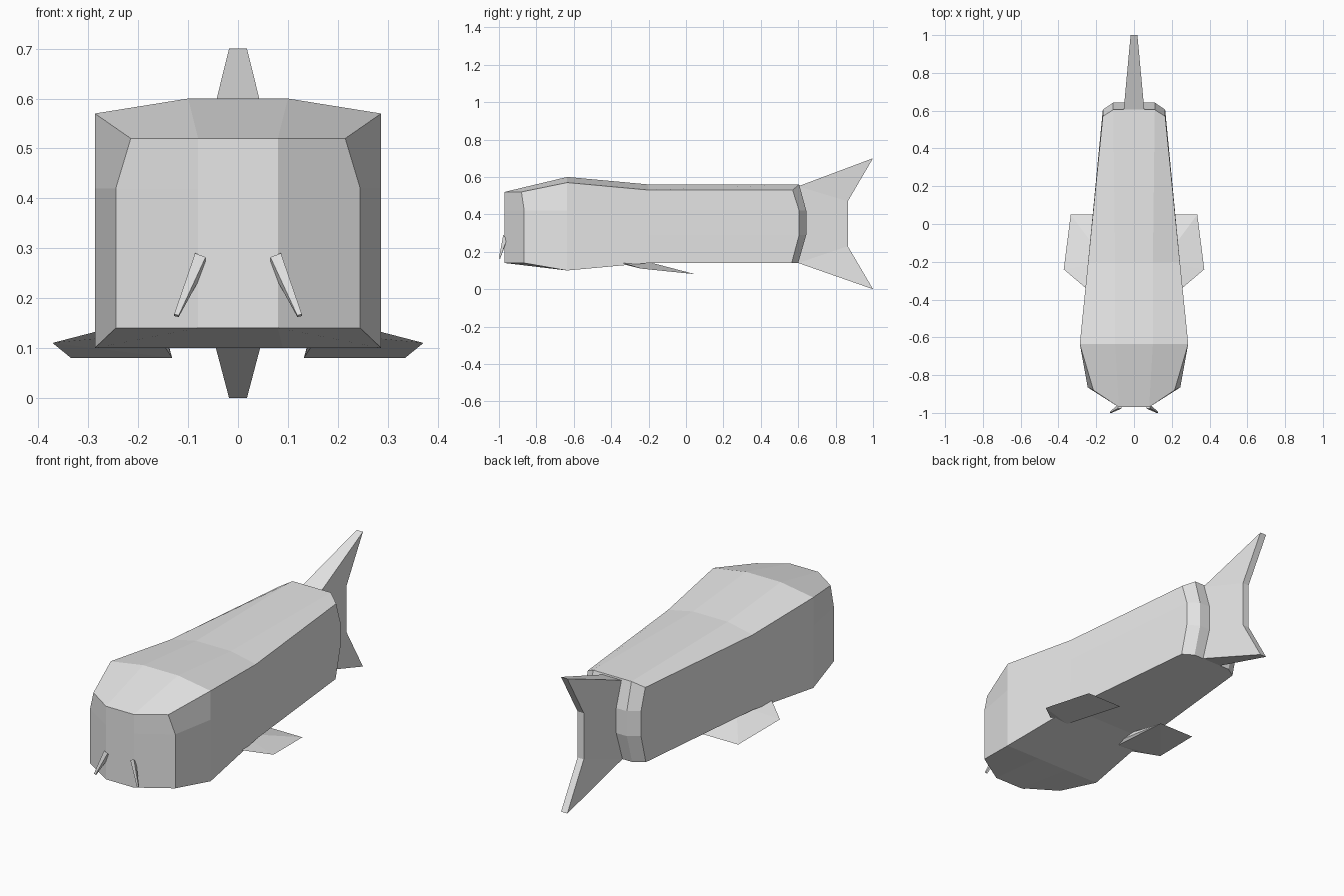
import bpy, bmesh

if "Cube" in bpy.data.objects:
    bpy.data.objects.remove(bpy.data.objects["Cube"], do_unlink=True)

# Single matte grey
grey = bpy.data.materials.new("light_grey")
grey.use_nodes = True
GREY = (0.8, 0.8, 0.8, 1)
grey.diffuse_color = GREY
grey.node_tree.nodes["Principled BSDF"].inputs["Base Color"].default_value = GREY


def finish(name, bm):
    bmesh.ops.recalc_face_normals(bm, faces=bm.faces)
    mesh = bpy.data.meshes.new(name)
    bm.to_mesh(mesh)
    bm.free()
    mesh.materials.append(grey)
    obj = bpy.data.objects.new(name, mesh)
    bpy.context.collection.objects.link(obj)
    return obj


def hull(name, points, side=1):
    """Convex solid around a few corner points, side=-1 mirrors it in x."""
    bm = bmesh.new()
    for x, y, z in points:
        bm.verts.new((x * side, y, z))
    bmesh.ops.convex_hull(bm, input=bm.verts)
    bmesh.ops.dissolve_limit(bm, angle_limit=0.01, verts=bm.verts, edges=bm.edges)
    return finish(name, bm)


# Body: half sections from belly to back, nose to tail
def section(y, side_x, top_x, bottom, shoulder, top):
    return [(0.09, y, bottom), (side_x, y, bottom), (side_x, y, 0.29),
            (side_x, y, 0.42), (side_x, y, shoulder), (top_x, y, top)]


stations = [
    [(0.08, -0.97, 0.14), (0.245, -0.865, 0.14), (0.245, -0.865, 0.29),
     (0.245, -0.865, 0.42), (0.215, -0.88, 0.52), (0.08, -0.97, 0.52)],
    section(-0.635, 0.287, 0.10, 0.10, 0.57, 0.60),
    section(-0.20, 0.243, 0.10, 0.14, 0.53, 0.56),
    [(0.11, 0.60, 0.14), (0.165, 0.565, 0.14), (0.165, 0.605, 0.29),
     (0.165, 0.605, 0.42), (0.165, 0.57, 0.53), (0.11, 0.605, 0.56)],
]
nose_mid = [(0.08, -0.97, 0.29), (0.08, -0.97, 0.42)]
tail_mid = [(0.11, 0.643, 0.29), (0.11, 0.643, 0.42)]

bm = bmesh.new()


def both(points):
    """Vertices for the left half and the mirrored right half."""
    return [[bm.verts.new((s * x, y, z)) for x, y, z in points] for s in (1, -1)]


rings = [both(s) for s in stations]
for a, b in zip(rings, rings[1:]):
    for h in (0, 1):
        for i in range(5):
            bm.faces.new((a[h][i], a[h][i + 1], b[h][i + 1], b[h][i]))
    for i in (0, 5):
        bm.faces.new((a[0][i], a[1][i], b[1][i], b[0][i]))

# Faceted end caps
for ring, mid in ((rings[0], both(nose_mid)), (rings[-1], both(tail_mid))):
    cols = []
    for h in (0, 1):
        p, q = ring[h], mid[h]
        bm.faces.new((p[0], p[1], p[2], q[0]))
        bm.faces.new((q[0], p[2], p[3], q[1]))
        bm.faces.new((q[1], p[3], p[4], p[5]))
        cols.append([p[0], q[0], q[1], p[5]])
    for i in range(3):
        bm.faces.new((cols[0][i], cols[0][i + 1], cols[1][i + 1], cols[1][i]))
finish("body", bm)

# Tail fin: forked outline, thick at the root and thin at the rear
outline = [(0.055, 0.60, 0.55), (0.018, 1.0, 0.70), (0.018, 0.865, 0.47),
           (0.018, 0.865, 0.23), (0.018, 1.0, 0.0), (0.055, 0.60, 0.14)]
bm = bmesh.new()
left, right = both(outline)
for v in (left, right):
    bm.faces.new((v[0], v[1], v[2]))
    bm.faces.new((v[0], v[2], v[3], v[5]))
    bm.faces.new((v[3], v[4], v[5]))
for i in range(6):
    j = (i + 1) % 6
    bm.faces.new((left[i], left[j], right[j], right[i]))
finish("tail_fin", bm)

# Wedge shaped belly fins and tapered whiskers, one on each side
fin = [(0.132, 0.05, 0.08), (0.335, 0.05, 0.08), (0.372, -0.24, 0.11),
       (0.165, -0.32, 0.13), (0.15, -0.20, 0.145), (0.16, -0.42, 0.165)]
whisker = [(0.065, -0.977, 0.282), (0.086, -0.977, 0.29),
           (0.086, -0.958, 0.266), (0.065, -0.958, 0.26),
           (0.119, -1.0, 0.165), (0.128, -1.0, 0.168),
           (0.128, -0.994, 0.164), (0.119, -0.994, 0.162)]
for label, side in (("left", 1), ("right", -1)):
    hull(label + "_belly_fin", fin, side)
    hull(label + "_whisker", whisker, side)
